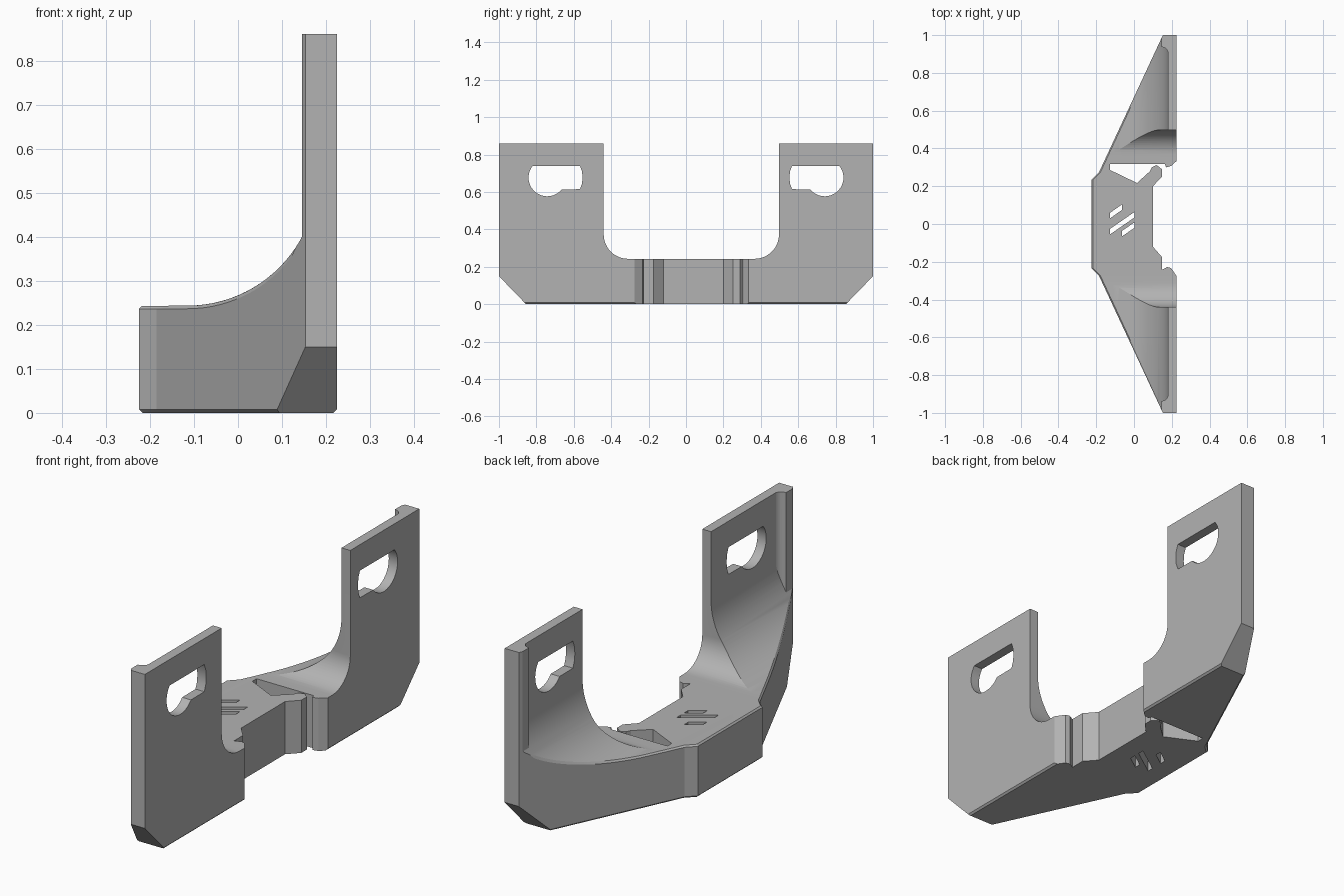
import bpy, bmesh
from math import sin, cos, radians

cube = bpy.data.objects.get("Cube")
if cube:
    bpy.data.objects.remove(cube, do_unlink=True)

grey = bpy.data.materials.new("plain_grey")
grey.use_nodes = True
grey.diffuse_color = (0.45, 0.45, 0.45, 1)
grey.node_tree.nodes["Principled BSDF"].inputs["Base Color"].default_value = grey.diffuse_color


def arc(cx, cy, r, start, end, steps=16):
    angles = [radians(start + (end - start) * i / steps) for i in range(steps + 1)]
    return [(cx + r * cos(a), cy + r * sin(a)) for a in angles]


def prism(name, outline, axis, low, high, bevel_foot=0):
    """Extrude a 2D outline along an axis."""
    place = {"x": lambda a, b, t: (t, a, b),
             "y": lambda a, b, t: (a, t, b),
             "z": lambda a, b, t: (a, b, t)}[axis]
    bm = bmesh.new()
    rings = [[bm.verts.new(place(a, b, t)) for a, b in outline] for t in (low, high)]
    n = len(outline)
    foot = bm.faces.new(rings[0])
    bm.faces.new(rings[1])
    for i in range(n):
        j = (i + 1) % n
        bm.faces.new((rings[0][i], rings[0][j], rings[1][j], rings[1][i]))
    bmesh.ops.recalc_face_normals(bm, faces=bm.faces[:])
    if bevel_foot:
        bmesh.ops.bevel(bm, geom=foot.edges[:], offset=bevel_foot, segments=1, affect="EDGES")
    mesh = bpy.data.meshes.new(name)
    bm.to_mesh(mesh)
    bm.free()
    mesh.materials.append(grey)
    obj = bpy.data.objects.new(name, mesh)
    bpy.context.collection.objects.link(obj)
    return obj


def combine(target, tool, operation="DIFFERENCE"):
    """Apply a boolean and discard the tool."""
    mod = target.modifiers.new("cut", "BOOLEAN")
    mod.operation = operation
    mod.solver = "EXACT"
    mod.object = tool
    bpy.context.view_layer.objects.active = target
    bpy.ops.object.modifier_apply(modifier=mod.name)
    bpy.data.objects.remove(tool, do_unlink=True)


def mirrored(points):
    return points + [(a, -b) for a, b in reversed(points)]


# Tapered footprint with a chamfered foot
footprint = mirrored([(0.225, -1), (0.153, -1), (-0.185, -0.275), (-0.225, -0.235)])
bracket = prism("mounting_bracket", footprint, "z", 0, 0.86, bevel_foot=0.008)

# Side outline: two uprights, rounded saddle, sloped lower corners
saddle = arc(0.367, 0.373, 0.13, 0, -90) + arc(-0.31, 0.373, 0.13, -90, -180)
outline = ([(-0.758, -0.1), (0.758, -0.1), (1.1, 0.253), (1.1, 1), (0.497, 1)]
           + saddle + [(-0.44, 1), (-1.1, 1), (-1.1, 0.253)])
combine(bracket, prism("side_outline", outline, "x", -0.5, 0.5), "INTERSECT")

# Large concave sweep behind the uprights, leaving a lip at each outer end
sweep = [(-0.5, 0.2435)] + arc(-0.115, 0.5385, 0.295, -90, 0, 24) + [(0.18, 1), (-0.5, 1)]
cavity = prism("sweep_cavity", sweep, "y", -1.2, 1.2)
lip = [(-0.6, -1.1), (0.145, -1.1)] + arc(0.145, -0.9, 0.037, -90, 0, 6) + [(0.2, -0.87)]
combine(cavity, prism("lip_plan", mirrored(lip), "z", 0, 1.2), "INTERSECT")
combine(bracket, cavity)

# Bridge recess with the spring arm and its slot
recess = [(0.4, 0.333), (0.225, 0.333), (0.196, 0.307), (0.17, 0.3), (0.164, 0.317),
          (-0.127, 0.317), (-0.127, 0.286), (0.016, 0.217), (0.085, 0.28),
          (0.095, 0.3), (0.12, 0.312), (0.148, 0.29), (0.148, 0.25), (0.1, 0.2),
          (0.1, -0.12), (0.148, -0.175), (0.148, -0.243), (0.175, -0.228),
          (0.196, -0.233), (0.225, -0.275), (0.4, -0.275)]
combine(bracket, prism("bridge_recess", recess, "z", -0.1, 0.45))

# Three slanted slots through the bridge
for x0, x1, y0, y1 in [(-0.127, -0.063, 0.03, 0.075),
                       (-0.127, 0.003, -0.055, 0.035),
                       (-0.063, 0.003, -0.065, -0.02)]:
    slot = [(x0, y0), (x1, y1), (x1, y1 + 0.029), (x0, y0 + 0.029)]
    combine(bracket, prism("slot", slot, "z", -0.1, 0.45))

# Keyhole openings in the uprights
keyhole = arc(0.742, 0.677, 0.1, -141, 39, 20) + [
    (0.567, 0.74), (0.556, 0.71), (0.553, 0.677), (0.556, 0.645), (0.567, 0.615)]
for side in (1, -1):
    hole = [(side * a, b) for a, b in keyhole]
    combine(bracket, prism("keyhole", hole, "x", 0.1, 0.3))

# Fine chamfer along the upper rim of the outer wall
bm = bmesh.new()
bm.from_mesh(bracket.data)
bm.normal_update()
rim = []
for e in bm.edges:
    if len(e.link_faces) != 2:
        continue
    wall, top = sorted(e.link_faces, key=lambda f: f.normal.z)
    outer = all((v.co.x < -0.15 or abs(v.co.y) > 0.33) and v.co.x < 0.14
                and 0.2 < v.co.z < 0.4 for v in e.verts)
    if outer and abs(wall.normal.z) < 0.05 and wall.normal.x < -0.69 and top.normal.z > 0.3:
        rim.append(e)
bmesh.ops.bevel(bm, geom=rim, offset=0.007, segments=1, affect="EDGES")
bm.to_mesh(bracket.data)
bm.free()

bpy.ops.object.select_all(action="DESELECT")
bracket.select_set(True)
bpy.context.view_layer.objects.active = bracket
bpy.ops.object.shade_smooth_by_angle(angle=radians(15))
